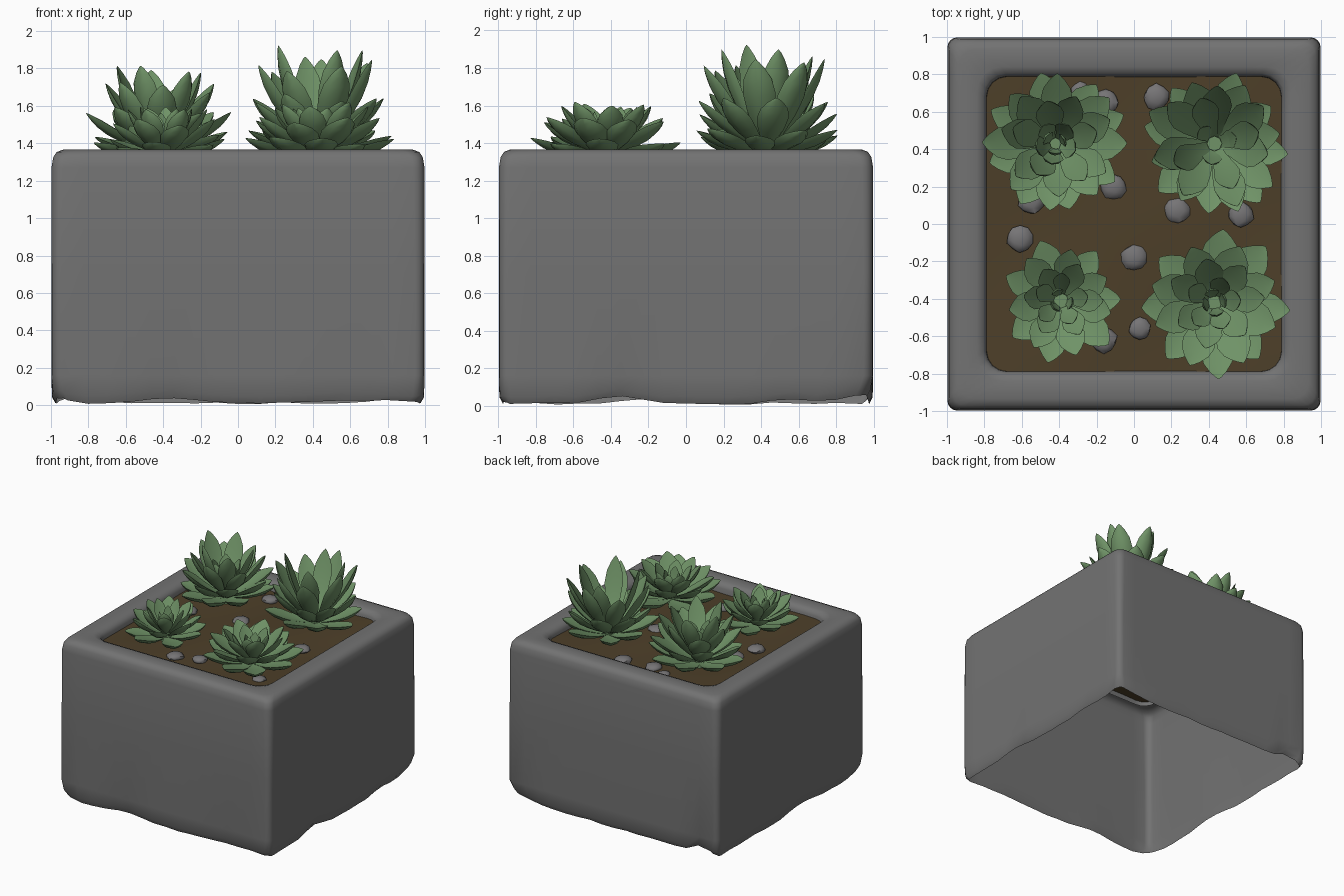
import bpy, bmesh, math, random
from mathutils import Vector

if "Cube" in bpy.data.objects:
    bpy.data.objects.remove(bpy.data.objects["Cube"])

random.seed(4)


def material(name, rgb):
    m = bpy.data.materials.new(name)
    m.diffuse_color = (*rgb, 1)
    m.use_nodes = True
    m.node_tree.nodes["Principled BSDF"].inputs["Base Color"].default_value = m.diffuse_color
    return m


CONCRETE = material("concrete grey", (0.17, 0.17, 0.17))
SOIL = material("soil brown", (0.075, 0.05, 0.022))
LEAF = material("leaf green", (0.16, 0.29, 0.135))
PEBBLE = material("pebble grey", (0.18, 0.175, 0.18))


def finish(bm, name, mat, angle=40, recalc=True):
    if recalc:
        bmesh.ops.recalc_face_normals(bm, faces=bm.faces)
    me = bpy.data.meshes.new(name)
    bm.to_mesh(me)
    bm.free()
    ob = bpy.data.objects.new(name, me)
    bpy.context.collection.objects.link(ob)
    me.materials.append(mat)
    bpy.ops.object.select_all(action='DESELECT')
    bpy.context.view_layer.objects.active = ob
    ob.select_set(True)
    bpy.ops.object.shade_smooth_by_angle(angle=math.radians(angle))
    return ob


def bridge(bm, a, b):
    n = len(a)
    for i in range(n):
        bm.faces.new((a[i], a[(i + 1) % n], b[(i + 1) % n], b[i]))


def rounded_square(h, r, steps=16, arc=4):
    """Outline starting on the front (-y) side, going anticlockwise."""
    pts = []
    for k in range(4):
        side = [Vector((-h + r + (2 * h - 2 * r) * i / steps, -h)) for i in range(steps + 1)]
        for i in range(1, arc):
            t = -math.pi / 2 + math.pi / 2 * i / arc
            side.append(Vector((h - r + r * math.cos(t), -h + r + r * math.sin(t))))
        c, s = [(1, 0), (0, 1), (-1, 0), (0, -1)][k]
        pts += [Vector((p.x * c - p.y * s, p.x * s + p.y * c)) for p in side]
    return pts


# chips along the bottom edge: x, y, reach, depth
CHIPS = [(-0.4, -1, 0.25, 0.035), (0.6, -1, 0.4, 0.02), (1, 1, 0.35, 0.05), (-0.84, 1, 0.14, 0.08),
         (1, -0.35, 0.2, 0.05), (1, 0.6, 0.3, 0.02), (-1, -0.2, 0.3, 0.03), (-1, -1, 0.2, 0.03)]


def chip(p):
    return max([0] + [d * (1 - (p - Vector((x, y))).length / w) for x, y, w, d in CHIPS])


# planter: one open-bottomed shell, outer wall over the rim and down to the soil
bm = bmesh.new()
previous = None
profile = [(0.975, 0.012, 0.06), (0.995, 0.05, 0.06), (0.997, 0.16, 0.05), (0.997, 0.7, 0.05),
           (0.997, 1.27, 0.06), (0.988, 1.325, 0.06), (0.97, 1.353, 0.07), (0.935, 1.366, 0.09),
           (0.84, 1.366, 0.13), (0.805, 1.352, 0.12), (0.79, 1.325, 0.11), (0.785, 1.26, 0.11)]
for level, (h, z, r) in enumerate(profile):
    ring = []
    for p in rounded_square(h, r):
        lift = chip(p) if level < 2 else 0
        jitter = random.uniform(-0.006, 0.006) if level in (0, 1) else 0
        q = p * (1 - lift * 0.3)
        ring.append(bm.verts.new((q.x, q.y, z + lift + jitter)))
    if previous:
        bridge(bm, previous, ring)
    previous = ring
finish(bm, "planter", CONCRETE, 50)

# soil: gently uneven sheet
bm = bmesh.new()
bmesh.ops.create_grid(bm, x_segments=20, y_segments=20, size=0.8)
for v in bm.verts:
    v.co.z = 1.295 + 0.012 * math.sin(5 * v.co.x + 1) * math.cos(4 * v.co.y)
finish(bm, "soil", SOIL, recalc=False)

# pebbles: flattened rough balls half sunk in the soil
bm = bmesh.new()
for x, y, r in [(-0.61, -0.08, 0.07), (-0.11, 0.2, 0.07), (-0.55, 0.12, 0.07), (0.23, 0.07, 0.07),
                (0.57, 0.05, 0.07), (0.0, -0.18, 0.07), (0.03, -0.56, 0.06), (-0.16, -0.62, 0.07),
                (0.62, -0.6, 0.06), (0.12, 0.68, 0.07), (-0.15, 0.65, 0.07), (-0.29, 0.71, 0.05)]:
    made = bmesh.ops.create_icosphere(bm, subdivisions=2, radius=r)
    for v in made["verts"]:
        k = random.uniform(0.9, 1.08)
        v.co = Vector((v.co.x * k + x, v.co.y * k + y, v.co.z * 0.45 + 1.3))
finish(bm, "pebbles", PEBBLE)

# leaf outline: (position along the leaf, share of the half width)
OUTLINE = [(0, 0.35), (0.2, 0.55), (0.42, 0.85), (0.62, 1.0), (0.78, 0.85), (0.9, 0.5), (0.97, 0.2)]


def add_leaf(bm, base, azimuth, pitch, length, width, curl):
    """Fleshy pointed leaf, cupped on the upper face and curling upward."""
    radial = Vector((math.cos(azimuth), math.sin(azimuth), 0))
    side = Vector((-radial.y, radial.x, 0))
    up = Vector((0, 0, 1))
    point = base + radial * 0.03
    last_t, previous = 0, None
    for t, w in OUTLINE + [(1, 0)]:
        a = pitch + curl * (t - 0.5)
        along = radial * math.cos(a) + up * math.sin(a)
        normal = up * math.cos(a) - radial * math.sin(a)
        point = point + along * length * (t - last_t)
        last_t = t
        if w == 0:
            tip = bm.verts.new(point)
            for i in range(8):
                bm.faces.new((previous[i], previous[(i + 1) % 8], tip))
            break
        half = width * w / 2
        ring = []
        for i in range(8):
            c, s = math.cos(i * math.pi / 4), math.sin(i * math.pi / 4)
            thick = 0.12 if s > 0 else 0.3
            ring.append(bm.verts.new(point + side * half * c
                                     + normal * half * (s * thick + 0.25 * c * c)))
        if previous:
            bridge(bm, previous, ring)
        else:
            bm.faces.new(ring[::-1])
        previous = ring


def add_succulent(name, x, y, z, turn, whorls):
    """Rosette of whorls: (leaf count, pitch in degrees, length, width, lift)."""
    bm = bmesh.new()
    # short stem holding the leaves
    stem = bmesh.ops.create_cone(bm, cap_ends=True, segments=8, radius1=0.05, radius2=0.04, depth=0.14)
    bmesh.ops.translate(bm, verts=stem["verts"], vec=(x, y, z))
    for k, (count, pitch, length, width, lift) in enumerate(whorls):
        for i in range(count):
            azimuth = turn + k * 0.45 + math.tau * i / count + random.uniform(-0.12, 0.12)
            add_leaf(bm, Vector((x, y, z + lift)), azimuth,
                     math.radians(pitch + random.uniform(-5, 5)),
                     length * random.uniform(0.92, 1.05), width * random.uniform(0.92, 1.08),
                     math.radians(25))
    finish(bm, name, LEAF, 45)


add_succulent("succulent_back_left", -0.42, 0.43, 1.34, 0.3,
              [(8, 12, 0.37, 0.18, 0.0), (8, 30, 0.40, 0.18, 0.02), (7, 48, 0.44, 0.17, 0.04),
               (5, 62, 0.46, 0.15, 0.06), (5, 65, 0.24, 0.11, 0.08), (3, 78, 0.18, 0.08, 0.09)])
add_succulent("succulent_back_right", 0.43, 0.43, 1.35, 0.6,
              [(8, 14, 0.38, 0.17, 0.0), (8, 38, 0.44, 0.17, 0.02), (7, 55, 0.53, 0.17, 0.03),
               (4, 66, 0.56, 0.15, 0.04), (3, 60, 0.2, 0.1, 0.04)])
add_succulent("succulent_front_left", -0.39, -0.41, 1.33, 0.1,
              [(7, 12, 0.31, 0.16, 0.0), (7, 30, 0.31, 0.15, 0.02), (6, 50, 0.29, 0.13, 0.04),
               (5, 62, 0.24, 0.1, 0.05), (3, 76, 0.17, 0.07, 0.06)])
add_succulent("succulent_front_right", 0.43, -0.42, 1.33, 0.0,
              [(8, 10, 0.38, 0.19, 0.0), (8, 26, 0.37, 0.18, 0.02), (7, 44, 0.32, 0.15, 0.04),
               (5, 60, 0.25, 0.12, 0.05), (4, 74, 0.18, 0.08, 0.06)])
